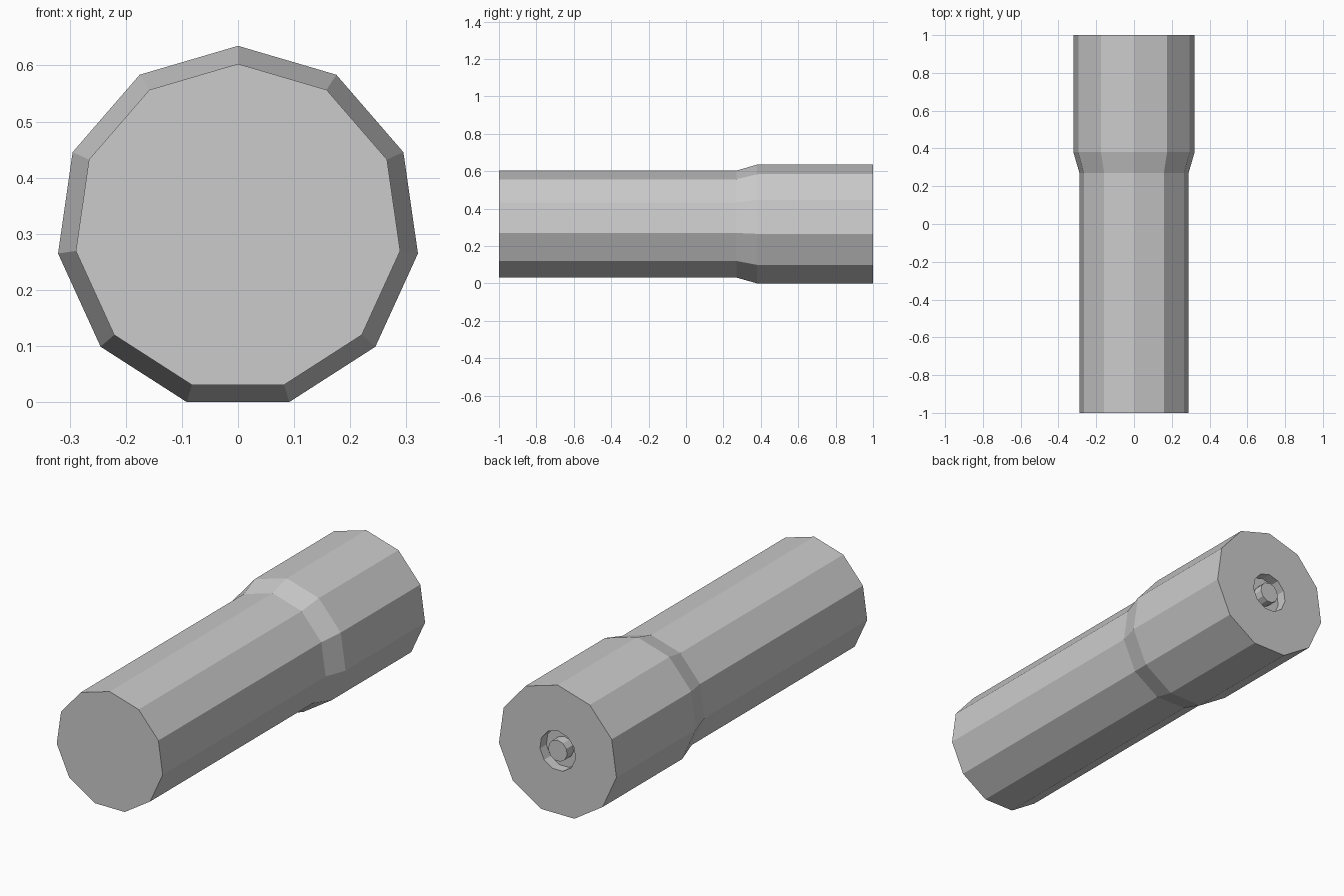
import bpy, bmesh, math

if "Cube" in bpy.data.objects:
    bpy.data.objects.remove(bpy.data.objects["Cube"])

CZ = 0.311   # height of the long axis


def lathe(name, profile, sides):
    """Revolve (radius, y) rings about the long axis, one vertex pointing up, ends capped."""
    bm = bmesh.new()
    rings = []
    for r, y in profile:
        ring = []
        for k in range(sides):
            a = math.pi / 2 + 2 * math.pi * k / sides
            ring.append(bm.verts.new((r * math.cos(a), y, CZ + r * math.sin(a))))
        rings.append(ring)
    for a, b in zip(rings, rings[1:]):
        for k in range(sides):
            n = (k + 1) % sides
            bm.faces.new((a[k], a[n], b[n], b[k]))
    bm.faces.new(rings[0])
    bm.faces.new(rings[-1])
    bmesh.ops.recalc_face_normals(bm, faces=bm.faces)
    me = bpy.data.meshes.new(name)
    bm.to_mesh(me)
    bm.free()
    ob = bpy.data.objects.new(name, me)
    bpy.context.collection.objects.link(ob)
    return ob


# Stepped barrel with a round recess in the back end
lathe("barrel", [(0.292, -1), (0.292, 0.27), (0.324, 0.38), (0.324, 1),
                 (0.098, 1), (0.098, 0.95)], 11)

# Contact pin in the recess
lathe("contact_pin", [(0.052, 0.95), (0.052, 1)], 11)
